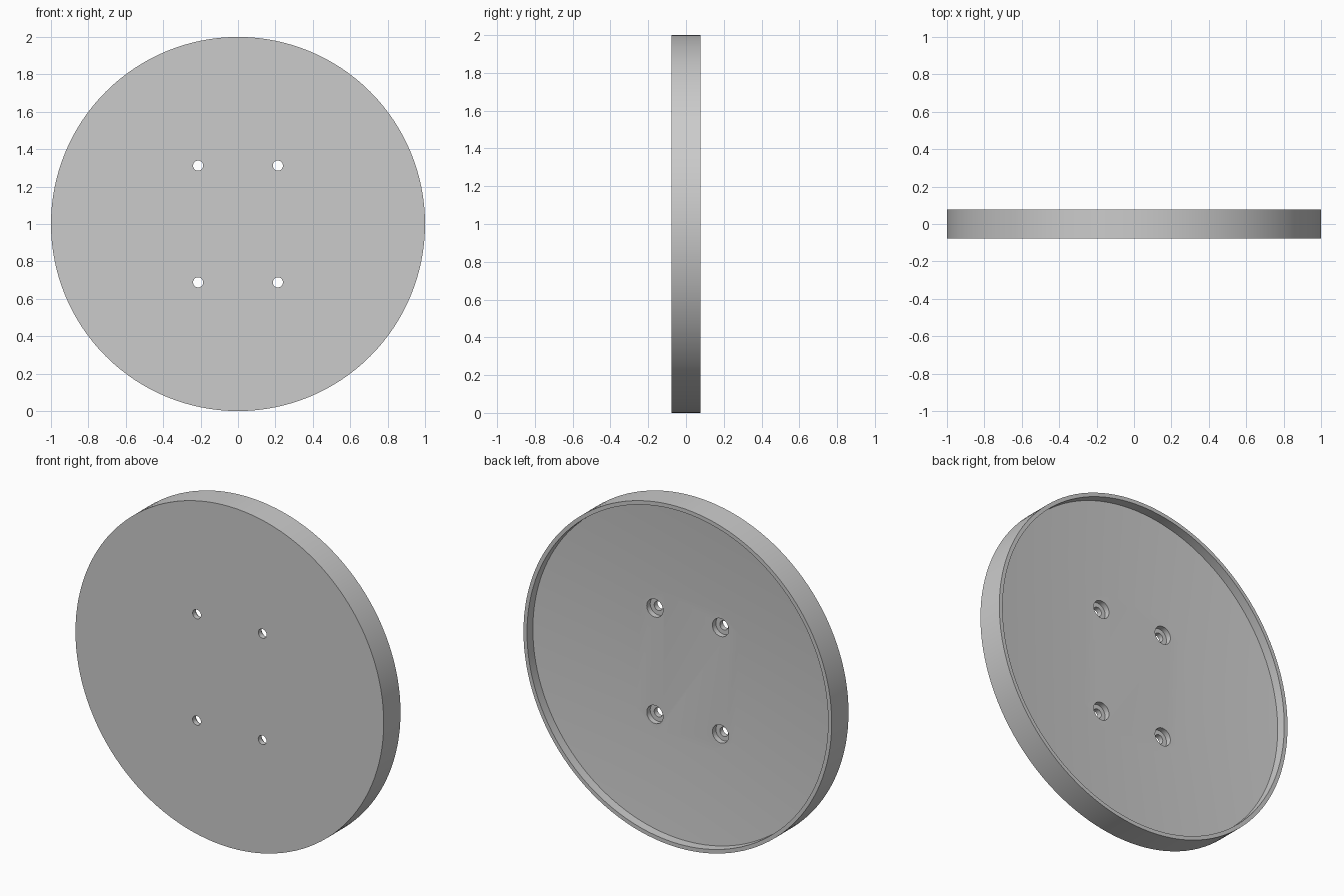
import bpy, bmesh, math
from mathutils import Matrix, Vector

cube = bpy.data.objects.get("Cube")
if cube:
    bpy.data.objects.remove(cube, do_unlink=True)

HALF = 0.078          # half the disc thickness
CENTRE = Vector((0, 0, 1))

grey = bpy.data.materials.new("plain grey")
grey.use_nodes = True
colour = (0.6, 0.6, 0.6, 1)
grey.diffuse_color = colour
grey.node_tree.nodes["Principled BSDF"].inputs["Base Color"].default_value = colour


def lathe(name, profile, segments, centre):
    """Turn a (radius, y) profile about the y axis and cap both ends."""
    bm = bmesh.new()
    rings = []
    for r, y in profile:
        ring = []
        for i in range(segments):
            a = 2 * math.pi * i / segments
            ring.append(bm.verts.new((r * math.cos(a), y, r * math.sin(a))))
        rings.append(ring)
    for low, high in zip(rings, rings[1:]):
        for i in range(segments):
            j = (i + 1) % segments
            bm.faces.new((low[i], low[j], high[j], high[i]))
    bm.faces.new(rings[0])
    bm.faces.new(rings[-1])
    bmesh.ops.recalc_face_normals(bm, faces=bm.faces)
    bmesh.ops.transform(bm, matrix=Matrix.Translation(centre), verts=bm.verts)
    mesh = bpy.data.meshes.new(name)
    bm.to_mesh(mesh)
    bm.free()
    mesh.materials.append(grey)
    obj = bpy.data.objects.new(name, mesh)
    bpy.context.collection.objects.link(obj)
    return obj


# Disc: flat front, thin raised rim, shallow dished back with a flat middle
disc = lathe("dished_disc", [
    (1.0, -HALF), (1.0, HALF), (0.977, HALF),
    (0.977, 0.024), (0.45, -0.016),
], 128, CENTRE)

bpy.context.view_layer.objects.active = disc
disc.select_set(True)

# Four counterbored screw holes
for sx in (-1, 1):
    for sz in (-1, 1):
        cutter = lathe("screw_hole_cutter", [
            (0.027, -0.2), (0.027, -0.048), (0.053, -0.048), (0.053, 0.2),
        ], 32, CENTRE + Vector((sx * 0.213, 0, sz * 0.312)))
        cutter.hide_render = True
        cut = disc.modifiers.new("screw_hole", "BOOLEAN")
        cut.operation = "DIFFERENCE"
        cut.solver = "EXACT"
        cut.object = cutter
        bpy.ops.object.modifier_apply(modifier=cut.name)
        bpy.data.objects.remove(cutter, do_unlink=True)

bpy.ops.object.shade_smooth_by_angle(angle=math.radians(30))
